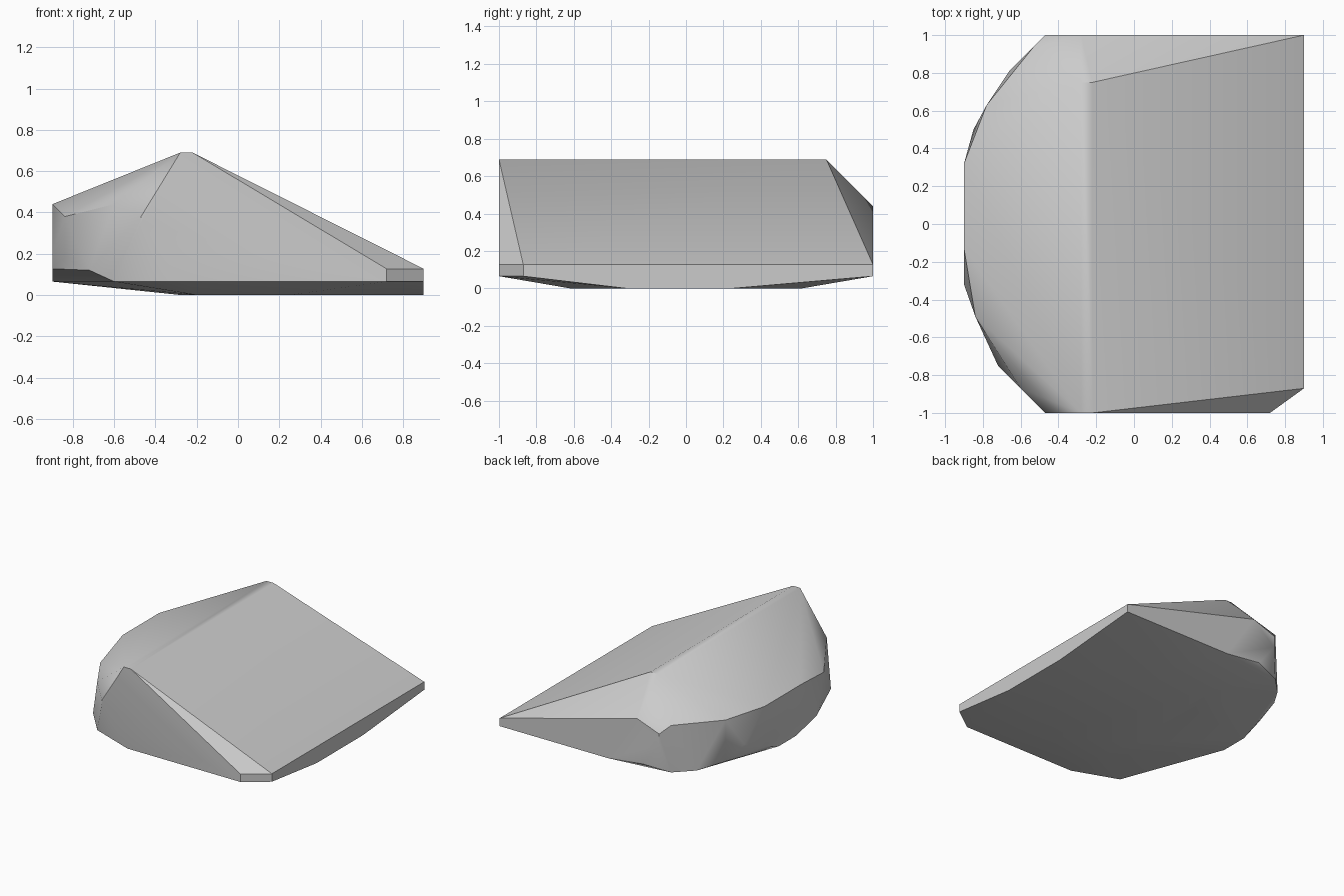
import bpy
import bmesh
import math

default = bpy.data.objects.get("Cube")
if default:
    bpy.data.objects.remove(default, do_unlink=True)


def make_material(name, value):
    mat = bpy.data.materials.new(name)
    mat.use_nodes = True
    colour = (value, value, value, 1)
    mat.diffuse_color = colour
    mat.node_tree.nodes["Principled BSDF"].inputs["Base Color"].default_value = colour
    return mat


def section_x(x, profile):
    """Corner points of a cross-section at constant x."""
    return [(x, y, z) for y, z in profile]


def section_y(y, profile):
    """Corner points of a cross-section at constant y."""
    return [(x, y, z) for x, z in profile]


def upright(x, y, *heights):
    """Points stacked on one vertical edge."""
    return [(x, y, z) for z in heights]


RIM, LIP, CREST = 0.065, 0.127, 0.69
corners = []

# Front wall and the flat ridge running to the back
corners += section_y(-1, [(-0.28, CREST), (-0.22, CREST), (0.72, LIP), (0.72, RIM),
                          (-0.25, RIM), (-0.47, 0.35), (-0.47, 0.38)])
corners += section_y(0.75, [(-0.28, CREST), (-0.22, CREST)])

# Thin straight edge at the foot of the long slope
corners += section_x(0.9, [(-0.87, LIP), (-0.87, RIM), (-0.32, 0), (0.25, 0),
                           (1, RIM), (1, LIP)])

# Back wall
corners += section_y(1, [(-0.28, 0.44), (-0.47, 0.37), (-0.47, 0.28),
                         (-0.33, 0.1), (-0.03, RIM)])

# Blunt end opposite the thin edge
corners += section_x(-0.9, [(0.32, 0.44), (-0.13, 0.44), (-0.32, 0.2),
                            (-0.32, LIP), (-0.07, RIM), (0.15, RIM), (0.32, LIP)])

# Rounded corners beside the blunt end
corners += upright(-0.84, -0.49, 0.38, 0.18)
corners += upright(-0.72, -0.75, 0.12)
corners += upright(-0.6, -0.87, 0.44, RIM)
corners += upright(-0.85, 0.5, 0.2)
corners += upright(-0.78, 0.63, 0.42, 0.1)
corners += upright(-0.66, 0.81, RIM)
corners += upright(-0.53, 0.94, 0.43, RIM)

# Shallow belly resting on the ground
for side in (-1, 1):
    for x, y in ((-0.28, 0.32), (-0.2, 0.62), (0.25, 0.62)):
        corners.append((x, side * y, 0))

# Wrap the corners in one faceted shell
bm = bmesh.new()
for point in corners:
    bm.verts.new(point)
hull = bmesh.ops.convex_hull(bm, input=bm.verts[:], use_existing_faces=False)
spare = {g for g in hull["geom_interior"] + hull["geom_unused"]
         if isinstance(g, bmesh.types.BMVert) and g.is_valid}
bmesh.ops.delete(bm, geom=list(spare), context="VERTS")
bmesh.ops.dissolve_limit(bm, angle_limit=math.radians(0.8),
                         verts=bm.verts[:], edges=bm.edges[:])
bmesh.ops.recalc_face_normals(bm, faces=bm.faces[:])
mesh = bpy.data.meshes.new("boulder_wedge")
bm.to_mesh(mesh)
bm.free()

wedge = bpy.data.objects.new("boulder_wedge", mesh)
mesh.materials.append(make_material("plain grey", 0.6))
bpy.context.collection.objects.link(wedge)

# Soft shading over shallow creases, sharp at the strong ones
bpy.ops.object.select_all(action="DESELECT")
wedge.select_set(True)
bpy.context.view_layer.objects.active = wedge
bpy.ops.object.shade_smooth_by_angle(angle=math.radians(35))
